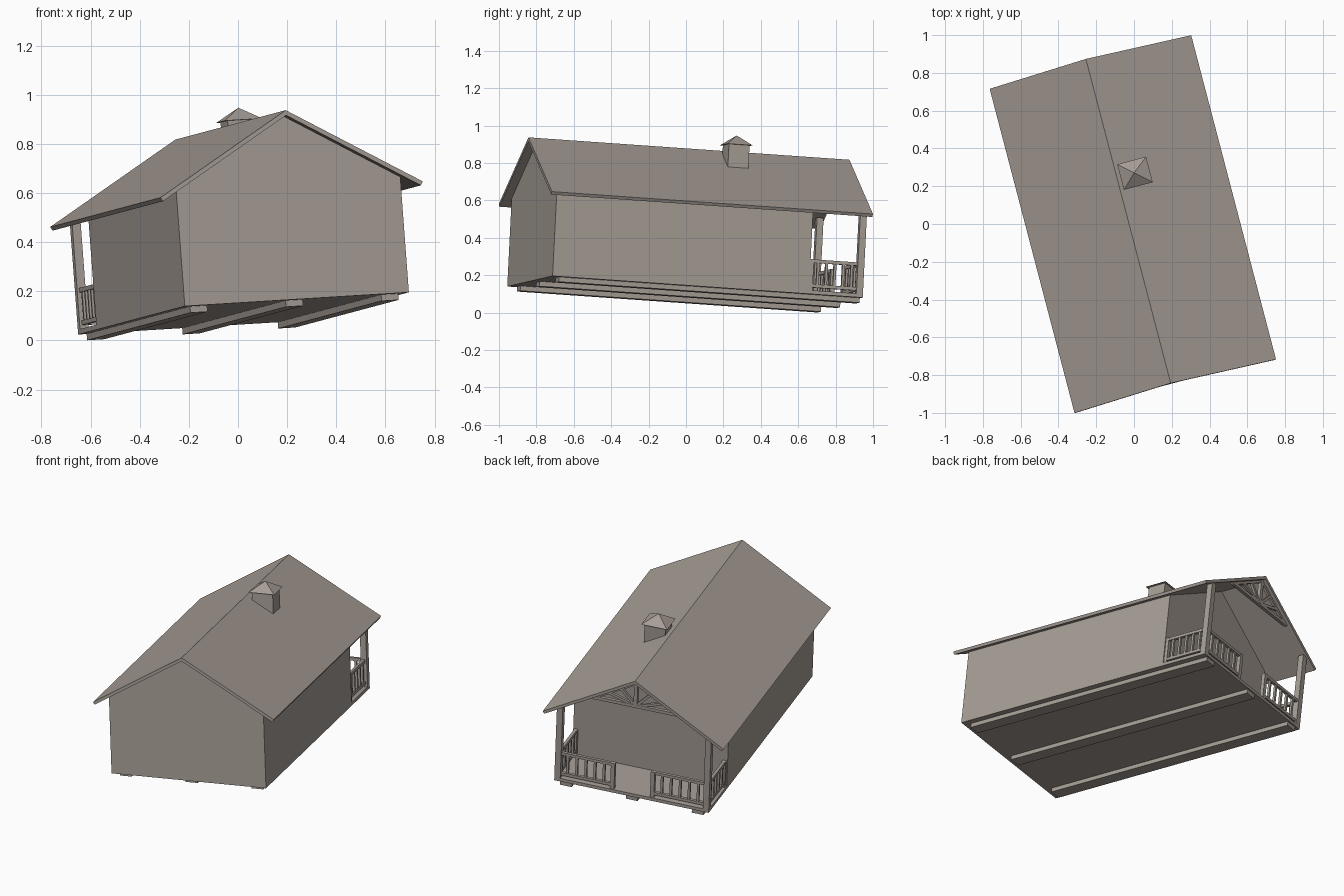
import bpy, bmesh, math
from mathutils import Vector, Matrix

if "Cube" in bpy.data.objects:
    bpy.data.objects.remove(bpy.data.objects["Cube"])

# One flat colour for the whole cabin
mat = bpy.data.materials.new("warm_grey")
mat.diffuse_color = (0.38, 0.335, 0.30, 1)
mat.use_nodes = True
mat.node_tree.nodes["Principled BSDF"].inputs["Base Color"].default_value = mat.diffuse_color

# The cabin is turned and slightly tilted: local x = width, y = length, z = up
v = Vector((-0.2525, 0.965, -0.0673)).normalized()
u = Vector((0.963, 0.262, 0.059))
u = (u - v * u.dot(v)).normalized()
w = u.cross(v)
FRAME = Matrix((u, v, w)).transposed().to_4x4()
FRAME.translation = (0.029, -0.024, 0.0855)

RIDGE, EAVE, HALF = 0.795, 0.471, 0.553
SLOPE = (RIDGE - EAVE) / HALF
T = 0.018
UNDER = RIDGE - T * math.sqrt(1 + SLOPE ** 2)
W, Y0, Y1, YP = 0.4725, -0.841, 0.877, 0.579
F0, F1 = 0.026, 0.046


def finish(bm, name):
    bmesh.ops.recalc_face_normals(bm, faces=bm.faces)
    me = bpy.data.meshes.new(name)
    bm.to_mesh(me)
    bm.free()
    me.transform(FRAME)
    me.materials.append(mat)
    ob = bpy.data.objects.new(name, me)
    bpy.context.collection.objects.link(ob)


def add_box(bm, a, b):
    a, b = Vector(a), Vector(b)
    m = Matrix.Translation((a + b) / 2) @ Matrix.Diagonal((b - a).to_4d())
    m[3][3] = 1
    bmesh.ops.create_cube(bm, size=1, matrix=m)


def box(name, a, b):
    bm = bmesh.new()
    add_box(bm, a, b)
    finish(bm, name)


def add_beam(bm, p, q, s):
    p, q = Vector(p), Vector(q)
    rot = (q - p).to_track_quat('Z', 'Y').to_matrix().to_4x4()
    m = Matrix.Translation((p + q) / 2) @ rot @ Matrix.Diagonal((s, s, (q - p).length, 1))
    bmesh.ops.create_cube(bm, size=1, matrix=m)


def prism(name, profile, y0, y1):
    bm = bmesh.new()
    f = bm.faces.new([bm.verts.new((x, y0, z)) for x, z in profile])
    r = bmesh.ops.extrude_face_region(bm, geom=[f])
    vs = [g for g in r["geom"] if isinstance(g, bmesh.types.BMVert)]
    bmesh.ops.translate(bm, verts=vs, vec=(0, y1 - y0, 0))
    finish(bm, name)


# Skids, floor and closed room
for i, x in enumerate((-0.403, 0, 0.403)):
    box(f"skid_{i}", (x - 0.036, Y0 + 0.045, 0), (x + 0.036, Y1 - 0.008, F0))
box("floor", (-W, Y0, F0), (W, Y1, F1))
wall_top = UNDER - SLOPE * W
prism("room_walls", [(-W, F1), (W, F1), (W, wall_top), (0, UNDER), (-W, wall_top)], Y0, YP)

# Gable roof
k = T / math.sqrt(1 + SLOPE ** 2)
ex, ez = HALF - k * SLOPE, EAVE - k
prism("roof", [(-HALF, EAVE), (0, RIDGE), (HALF, EAVE), (ex, ez), (0, UNDER), (-ex, ez)],
      -0.889, 0.889)

# Vent turret with a four-sided cap
cx, cy = 0.10, 0.234
box("vent_body", (cx - 0.064, cy - 0.057, 0.64), (cx + 0.064, cy + 0.057, 0.825))
bm = bmesh.new()
base = [bm.verts.new((cx + sx * 0.079, cy + sy * 0.07, 0.822))
        for sx, sy in ((-1, -1), (1, -1), (1, 1), (-1, 1))]
tip = bm.verts.new((cx, cy, 0.875))
bm.faces.new(base)
for i in range(4):
    bm.faces.new((base[i], base[(i + 1) % 4], tip))
finish(bm, "vent_cap")

# Porch posts
P = 0.036
for s, side in ((-1, "left"), (1, "right")):
    top = UNDER - SLOPE * (W - P / 2)
    box(f"{side}_porch_post", (s * (W - P / 2) - P / 2, Y1 - P, F1),
        (s * (W - P / 2) + P / 2, Y1, top))


# Railings: two rails with balusters between them
def railing(name, p, q, n):
    bm = bmesh.new()
    p, q = Vector(p), Vector(q)
    for z in (F1 + 0.025, F1 + 0.158):
        add_beam(bm, (*p, z), (*q, z), 0.018)
    for i in range(n):
        c = p.lerp(q, (i + 1) / (n + 1))
        add_beam(bm, (*c, F1 + 0.025), (*c, F1 + 0.158), 0.014)
    finish(bm, name)


GAP, yr = 0.122, Y1 - P / 2
for s, side in ((-1, "left"), (1, "right")):
    xr = s * (W - P / 2)
    railing(f"{side}_side_railing", (xr, YP), (xr, yr), 5)
    railing(f"{side}_entry_railing", (xr, yr), (s * GAP, yr), 5)
    box(f"{side}_entry_newel", (s * GAP - 0.012, yr - 0.012, F1),
        (s * GAP + 0.012, yr + 0.012, F1 + 0.167))
    box(f"{side}_wall_newel", (xr - 0.012, YP, F1), (xr + 0.012, YP + 0.02, F1 + 0.167))

# Decorative gable truss over the porch
bm = bmesh.new()
zb = 0.618
span = (UNDER - zb) / SLOPE
add_beam(bm, (-span, yr, zb), (span, yr, zb), 0.02)
add_beam(bm, (0, yr, zb), (0, yr, UNDER), 0.022)
for s in (-1, 1):
    add_beam(bm, (s * span, yr, zb - 0.008), (0, yr, UNDER - 0.008), 0.016)
    for f in (0.36, 0.66):
        x = span * f
        add_beam(bm, (0, yr, zb), (s * x, yr, UNDER - SLOPE * x), 0.016)
finish(bm, "gable_truss")
